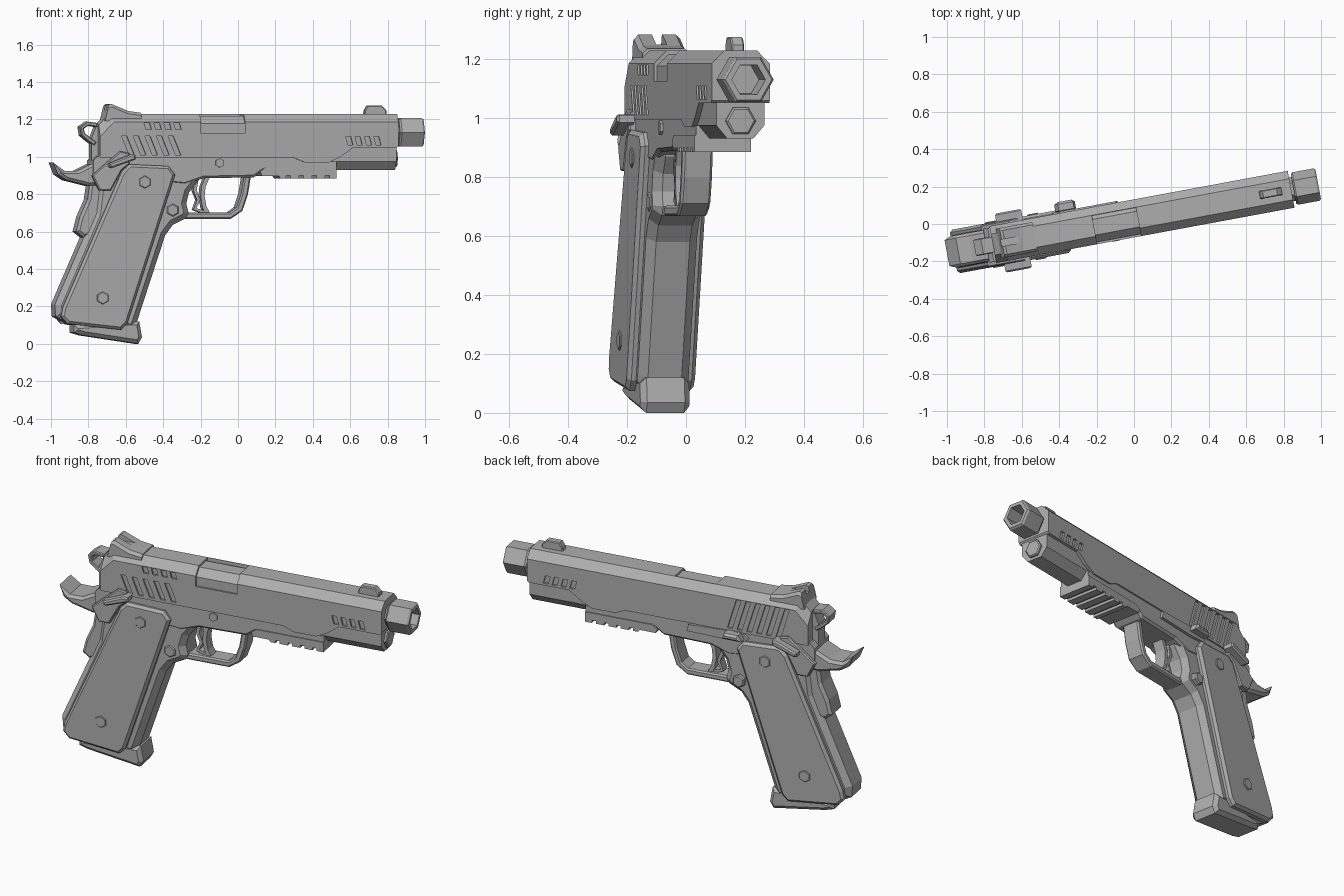
import bpy, bmesh, math
from mathutils import Matrix

# The gun is modelled along x (v = sideways), then yawed into place
A = math.radians(10.5)
YAW = Matrix(((1, -math.sin(A), 0, 0),
              (math.tan(A), math.cos(A), 0, 0.03),
              (0, 0, 1, 0), (0, 0, 0, 1)))
grey = bpy.data.materials.new("gun_grey")
grey.diffuse_color = (0.42, 0.42, 0.42, 1)


def finish(name, bm):
    bmesh.ops.recalc_face_normals(bm, faces=bm.faces[:])
    bm.transform(YAW)
    me = bpy.data.meshes.new(name)
    bm.to_mesh(me)
    bm.free()
    me.materials.append(grey)
    ob = bpy.data.objects.new(name, me)
    bpy.context.collection.objects.link(ob)
    return ob


def add_prism(bm, pts, v0, v1):
    a = [bm.verts.new((x, v0, z)) for x, z in pts]
    b = [bm.verts.new((x, v1, z)) for x, z in pts]
    n = len(pts)
    bm.faces.new(a)
    bm.faces.new(b[::-1])
    for i in range(n):
        bm.faces.new((a[i], b[i], b[(i + 1) % n], a[(i + 1) % n]))


def chamfer(bm, off, rule):
    es = [e for e in bm.edges if rule(e)]
    bmesh.ops.bevel(bm, geom=es, offset=off, segments=1, affect='EDGES', clamp_overlap=True)


def prism(name, pts, v0, v1, bevel=0, rule=None):
    """Side profile extruded from v0 to v1, rim edges chamfered."""
    bm = bmesh.new()
    add_prism(bm, pts, v0, v1)
    bmesh.ops.recalc_face_normals(bm, faces=bm.faces[:])
    if bevel:
        rim = lambda e: abs(e.verts[0].co.y - e.verts[1].co.y) < 1e-5
        chamfer(bm, bevel, lambda e: rim(e) and (rule is None or rule(e)))
    return finish(name, bm)


def both(name, pts, v0, v1, bevel=0):
    """Mirrored plates; only the outer rim is chamfered."""
    for s, side in ((-1, "right"), (1, "left")):
        prism(f"{name}_{side}", pts, s * v0, s * v1, bevel,
              lambda e: abs(e.verts[0].co.y - s * v1) < 1e-5)


def strip(name, path, t, half, bevel=0):
    """Open band of thickness t following a path."""
    n, outer, inner = len(path), [], []
    for i, (x, z) in enumerate(path):
        p, q = path[max(i - 1, 0)], path[min(i + 1, n - 1)]
        d = math.hypot(q[0] - p[0], q[1] - p[1])
        nx, nz = -(q[1] - p[1]) / d * t / 2, (q[0] - p[0]) / d * t / 2
        outer.append((x + nx, z + nz))
        inner.append((x - nx, z - nz))
    return prism(name, outer + inner[::-1], -half, half, bevel)


def hexes(name, rings, zc):
    """Six-sided loft along x from (x, radius) rings."""
    bm = bmesh.new()
    loops = [[bm.verts.new((x, r * math.cos(k * math.pi / 3), zc + r * math.sin(k * math.pi / 3)))
              for k in range(6)] for x, r in rings]
    for a, b in zip(loops, loops[1:]):
        for k in range(6):
            bm.faces.new((a[k], a[(k + 1) % 6], b[(k + 1) % 6], b[k]))
    bm.faces.new(loops[0])
    bm.faces.new(loops[-1])
    return finish(name, bm)


def cut(ob, polys, v0, v1):
    bm = bmesh.new()
    for p in polys:
        add_prism(bm, p, v0, v1)
    c = finish("cutter", bm)
    c.hide_render = True
    m = ob.modifiers.new("cut", 'BOOLEAN')
    m.operation, m.solver, m.object = 'DIFFERENCE', 'EXACT', c
    dg = bpy.context.evaluated_depsgraph_get()
    me = bpy.data.meshes.new_from_object(ob.evaluated_get(dg))
    ob.modifiers.clear()
    ob.data = me
    bpy.data.objects.remove(c)


def hexagon(x, z, r):
    return [(x + r * math.sin(k * math.pi / 3), z + r * math.cos(k * math.pi / 3)) for k in range(6)]


def rect(x0, x1, z0, z1, lean=0.0):
    return [(x0, z0), (x1, z0), (x1 - lean, z1), (x0 - lean, z1)]


# Slide with chamfered top, ejection port and grip serrations
slide = prism("slide", [(-0.755, 0.995), (0.28, 0.995), (0.34, 0.97), (0.47, 0.97), (0.53, 1.0), (0.6, 1.05),
                        (0.83, 1.05), (0.84, 1.06), (0.84, 1.228), (-0.7, 1.228), (-0.755, 1.17)],
              -0.1, 0.1, 0.043, lambda e: min(v.co.z for v in e.verts) > 1.16)
cut(slide, [rect(-0.215, 0.02, 1.125, 1.3)], -0.2, 0.055)
front = [rect(0.57 + 0.05 * k, 0.597 + 0.05 * k, 1.062, 1.108, 0.012) for k in range(4)]
cut(slide, [rect(-0.6 + 0.062 * k, -0.572 + 0.062 * k, 1.01, 1.11, 0.04) for k in range(5)]
    + [rect(-0.51 + 0.053 * k, -0.48 + 0.053 * k, 1.145, 1.18, 0.01) for k in range(4)] + front, -0.2, -0.09)
cut(slide, [rect(-0.6 + 0.055 * k, -0.573 + 0.055 * k, 1.01, 1.18, 0.05) for k in range(6)] + front, 0.09, 0.2)
prism("barrel_hood", rect(-0.23, 0.04, 1.1, 1.217), -0.09, 0.075, 0.04,
      lambda e: min(v.co.z for v in e.verts) > 1.2)

# Slide nose under the barrel, with spring plug
bm = bmesh.new()
sec = [(-0.083, 1.07), (-0.083, 0.975), (-0.045, 0.93), (0.045, 0.93), (0.083, 0.975), (0.083, 1.07)]
ends = [[bm.verts.new((x, v, z)) for v, z in sec] for x in (0.49, 0.832)]
for k in range(6):
    bm.faces.new((ends[0][k], ends[0][(k + 1) % 6], ends[1][(k + 1) % 6], ends[1][k]))
for e in ends:
    bm.faces.new(e)
finish("slide_nose", bm)
hexes("spring_plug", [(0.8, 0.052), (0.842, 0.052), (0.847, 0.045)], 0.99)

# Threaded muzzle end with bore
hexes("muzzle", [(0.82, 0.065), (0.853, 0.065), (0.853, 0.08), (0.862, 0.088), (0.975, 0.088),
                 (0.985, 0.08), (0.985, 0.058), (0.88, 0.055)], 1.13)

# Sights
prism("front_sight", [(0.67, 1.22), (0.79, 1.22), (0.79, 1.248), (0.765, 1.274), (0.69, 1.274), (0.675, 1.25)],
      -0.022, 0.022, 0.005)
rear = prism("rear_sight", [(-0.725, 1.19), (-0.53, 1.19), (-0.53, 1.235), (-0.6, 1.245), (-0.69, 1.283),
                            (-0.705, 1.277)], -0.08, 0.08, 0.015, lambda e: min(v.co.z for v in e.verts) > 1.2)
cut(rear, [rect(-0.8, -0.58, 1.25, 1.4)], -0.018, 0.018)

# Frame above the trigger, accessory rail
prism("frame", [(-0.79, 0.87), (-0.79, 0.98), (-0.765, 1.005), (0.29, 1.005), (0.36, 0.975), (0.51, 0.975),
                (0.51, 0.925), (0.12, 0.925), (0.07, 0.89), (-0.2, 0.885), (-0.3, 0.85), (-0.4, 0.86)],
      -0.092, 0.092, 0.012, lambda e: max(v.co.z for v in e.verts) < 0.95)
teeth = []
for x in (0.46, 0.39, 0.32, 0.25):
    teeth += [(x + 0.012, 0.885), (x + 0.012, 0.9), (x - 0.012, 0.9), (x - 0.012, 0.885)]
prism("rail", [(0.1, 0.922), (0.13, 0.942), (0.51, 0.942), (0.51, 0.885)] + teeth + [(0.21, 0.885), (0.2, 0.898),
      (0.11, 0.898)], -0.098, 0.098)

# Grip frame with faceted front and back straps
prism("grip_frame", [(-0.75, 0.95), (-0.22, 0.95), (-0.225, 0.87), (-0.272, 0.81), (-0.287, 0.75), (-0.275, 0.70),
                     (-0.29, 0.67), (-0.36, 0.635), (-0.40, 0.58), (-0.55, 0.12), (-0.57, 0.075), (-0.9, 0.1),
                     (-0.985, 0.145), (-0.99, 0.21), (-0.835, 0.57), (-0.78, 0.7)], -0.088, 0.088, 0.03)

# Grip panels and their screws
both("grip_panel", [(-0.64, 0.92), (-0.60, 0.96), (-0.39, 0.95), (-0.355, 0.905), (-0.61, 0.11), (-0.645, 0.075),
                    (-0.93, 0.107), (-0.965, 0.145), (-0.955, 0.195)], 0.08, 0.118, 0.014)
for i, (x, z) in enumerate(((-0.52, 0.865), (-0.745, 0.245))):
    both(f"grip_screw_{i}", hexagon(x, z, 0.034), 0.11, 0.124, 0.003)

# Magazine base and front lip
prism("magazine_base", [(-0.89, 0.1), (-0.89, 0.06), (-0.84, 0.045), (-0.545, 0.0), (-0.525, 0.035), (-0.54, 0.12),
                        (-0.6, 0.12)], -0.085, 0.085, 0.02)

# Trigger guard and trigger
strip("trigger_guard", [(0.045, 0.91), (0.027, 0.8), (0.0, 0.72), (-0.05, 0.685), (-0.3, 0.685)], 0.036, 0.052, 0.008)
strip("trigger_front", [(-0.165, 0.9), (-0.19, 0.84), (-0.195, 0.79), (-0.185, 0.73), (-0.165, 0.695)], 0.022, 0.032)
strip("trigger_back", [(-0.225, 0.88), (-0.235, 0.82), (-0.215, 0.77), (-0.235, 0.72), (-0.175, 0.7)], 0.018, 0.028)

# Beavertail and grip safety
prism("beavertail", [(-1.0, 0.968), (-0.975, 0.905), (-0.93, 0.875), (-0.81, 0.845), (-0.74, 0.85), (-0.74, 0.97),
                     (-0.80, 0.96), (-0.87, 0.925), (-0.94, 0.925)], -0.085, 0.085, 0.015)
prism("grip_safety", [(-0.80, 0.87), (-0.815, 0.77), (-0.855, 0.68), (-0.875, 0.6), (-0.835, 0.568), (-0.75, 0.6),
                      (-0.68, 0.87)], -0.07, 0.07, 0.015)

# Hammer with ring spur
prism("hammer_shank", [(-0.79, 0.96), (-0.72, 0.96), (-0.72, 1.16), (-0.76, 1.175), (-0.79, 1.1)], -0.04, 0.04)
strip("hammer_ring", [(-0.76, 1.17), (-0.81, 1.177), (-0.842, 1.155), (-0.835, 1.12), (-0.8, 1.09), (-0.77, 1.07)],
      0.022, 0.045, 0.005)

# Thumb safety plates with ledges
both("safety_plate", [(-0.80, 0.9), (-0.72, 0.97), (-0.65, 1.03), (-0.60, 1.02), (-0.60, 0.96), (-0.64, 0.93),
                      (-0.70, 0.82), (-0.76, 0.82)], 0.08, 0.115, 0.006)
both("safety_ledge", [(-0.715, 0.945), (-0.70, 0.94), (-0.575, 0.985), (-0.575, 1.01), (-0.60, 1.012), (-0.715, 0.965)],
     0.1, 0.16, 0.008)

# Slide stop lever (left), its pin (right), magazine button
prism("slide_stop", [(-0.42, 0.97), (-0.38, 1.0), (-0.08, 0.99), (-0.07, 0.95), (-0.3, 0.945), (-0.40, 0.95)],
      0.085, 0.108)
prism("slide_stop_ledge", [(-0.40, 0.965), (-0.38, 1.0), (-0.30, 1.0), (-0.29, 0.965)], 0.1, 0.16, 0.012)
prism("slide_stop_pin", hexagon(-0.115, 0.967, 0.025), -0.102, -0.08)
prism("magazine_button", hexagon(-0.365, 0.715, 0.036), -0.093, 0.115, 0.006)
